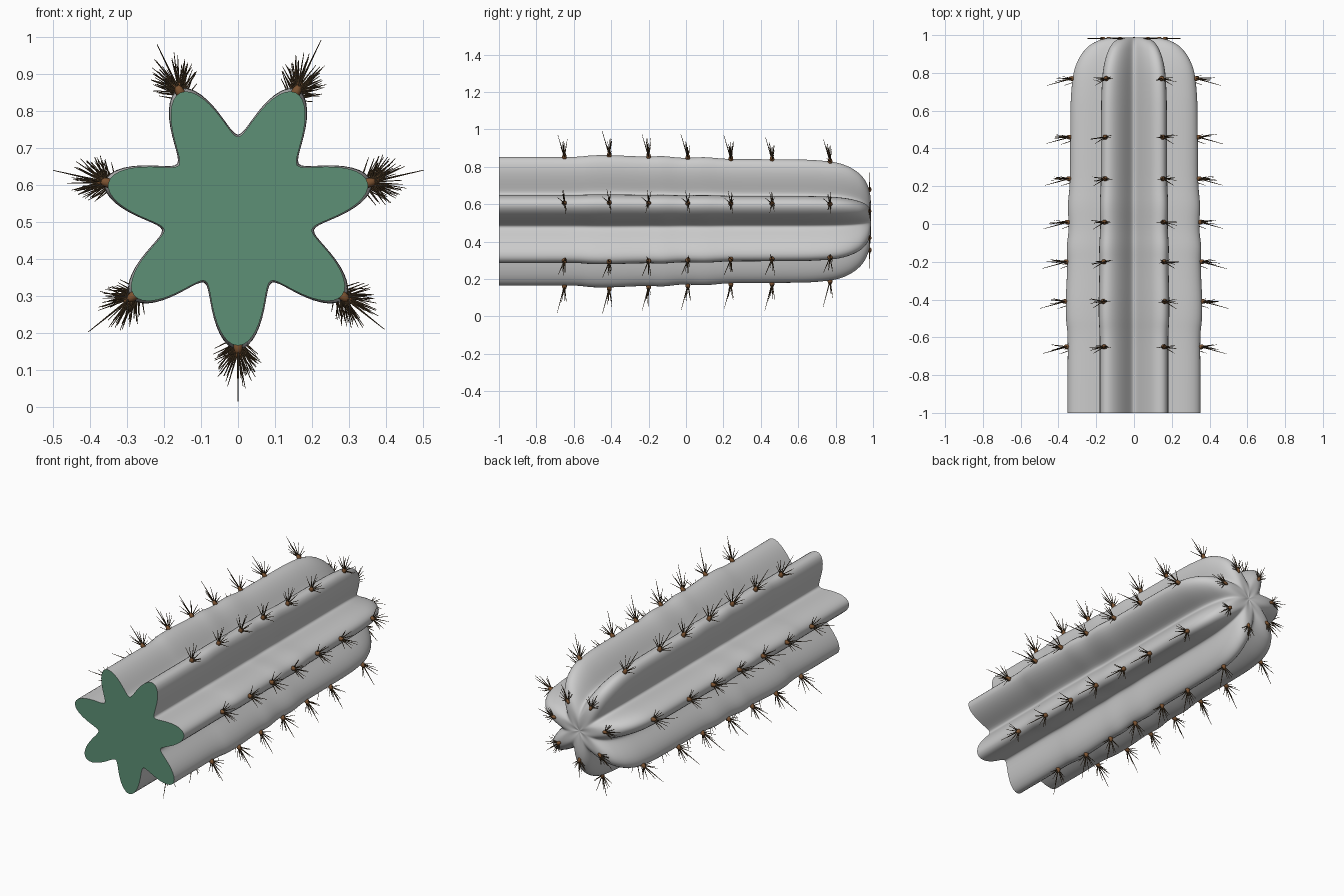
import bpy, bmesh, math, random
from mathutils import Vector, Matrix

if "Cube" in bpy.data.objects:
    bpy.data.objects.remove(bpy.data.objects["Cube"])

random.seed(4)
RIBS, CZ, SEG = 7, 0.525, 168
VALLEY, CREST = 0.205, 0.36


def material(name, rgb):
    m = bpy.data.materials.new(name)
    m.diffuse_color = (*rgb, 1)
    m.use_nodes = True
    m.node_tree.nodes["Principled BSDF"].inputs["Base Color"].default_value = m.diffuse_color
    return m


def finish(bm, name, mat=None, smooth=None):
    mesh = bpy.data.meshes.new(name)
    bmesh.ops.recalc_face_normals(bm, faces=bm.faces)
    bm.to_mesh(mesh)
    bm.free()
    ob = bpy.data.objects.new(name, mesh)
    bpy.context.collection.objects.link(ob)
    if mat:
        mesh.materials.append(mat)
    if smooth:
        bpy.ops.object.select_all(action='DESELECT')
        ob.select_set(True)
        bpy.context.view_layer.objects.active = ob
        bpy.ops.object.shade_smooth_by_angle(angle=math.radians(smooth))
    return ob


# Lengthwise profile: (y, scale of the ribbed cross-section)
PROFILE = [(-1, 1), (-.8, 1), (-.6, 1), (-.5, 1.025), (-.4, 1.027), (-.28, 1.012),
           (-.2, 1.006), (-.12, 1.012), (-.02, .985), (.1, .995), (.22, .968), (.4, .962),
           (.6, .957), (.7, .945), (.8, .91), (.87, .84), (.92, .745), (.95, .65),
           (.972, .53), (.984, .40), (.988, .27), (.987, .14), (.983, .03)]


def smooth_profile(points, steps=4):
    p = [Vector(q) for q in points]
    out = []
    for i in range(len(p) - 1):
        a, b, c, d = p[max(i - 1, 0)], p[i], p[i + 1], p[min(i + 2, len(p) - 1)]
        for k in range(steps):
            t = k / steps
            out.append(0.5 * (2 * b + (c - a) * t + (2 * a - 5 * b + 4 * c - d) * t * t
                              + (3 * b - a - 3 * c + d) * t ** 3))
    return out + [p[-1]]


RINGS = smooth_profile(PROFILE)


def star(scale, y):
    pts = []
    for i in range(SEG):
        a = 2 * math.pi * i / SEG
        w = (1 + math.cos(RIBS * a)) / 2
        r = scale * (VALLEY + (CREST - VALLEY) * w ** 0.95)
        pts.append(Vector((r * math.sin(a), y, CZ - r * math.cos(a))))
    return pts


# Ribbed stem with domed end
bm = bmesh.new()
prev = None
for y, s in RINGS:
    ring = [bm.verts.new(p) for p in star(s, y)]
    if prev:
        for i in range(SEG):
            j = (i + 1) % SEG
            bm.faces.new((prev[i], prev[j], ring[j], ring[i]))
    prev = ring
tip = bm.verts.new((0, .982, CZ))
for i in range(SEG):
    bm.faces.new((prev[i], prev[(i + 1) % SEG], tip))
finish(bm, "ribbed_stem", smooth=60)

# Flat green cut face
bm = bmesh.new()
bm.faces.new([bm.verts.new(p) for p in star(1, -1)])
cap = finish(bm, "cut_face", material("green_flesh", (.11, .28, .18)))
if cap.data.polygons[0].normal.y > 0:
    cap.data.flip_normals()


def crest_radius(y):
    for a, b in zip(RINGS, RINGS[1:]):
        if a.x <= y <= b.x:
            return CREST * (a.y + (b.y - a.y) * (y - a.x) / (b.x - a.x))
    return 0.16


def add_spine(bm, base, direction, length, radius):
    rot = direction.to_track_quat('Z', 'Y').to_matrix().to_4x4()
    mid = Matrix.Translation(base + direction * length / 2)
    bmesh.ops.create_cone(bm, cap_ends=True, segments=5, radius1=radius,
                          radius2=radius * .25, depth=length, matrix=mid @ rot)


# Areoles and spine clusters along every rib crest
spines, areoles = bmesh.new(), bmesh.new()
AREOLE_Y = [-.65, -.41, -.2, .01, .24, .46, .77, .982]
FAN = [-62, -46, -32, -17, 10, 24, 39, 54]
for k in range(RIBS):
    a = 2 * math.pi * k / RIBS
    radial = Vector((math.sin(a), 0, -math.cos(a)))
    tangent = Vector((math.cos(a), 0, math.sin(a)))
    for y in AREOLE_Y:
        at_tip = y > .9
        r = .17 if at_tip else crest_radius(y) + .004
        base = Vector((0, y, CZ)) + radial * r
        size = .75 if at_tip else 1
        rot = radial.to_track_quat('Z', 'Y').to_matrix().to_4x4()
        bmesh.ops.create_uvsphere(areoles, u_segments=10, v_segments=6, radius=1,
                                  matrix=Matrix.Translation(base) @ rot
                                  @ Matrix.Diagonal((.013 * size, .013 * size, .02 * size, 1)))
        for f in FAN:
            t = math.radians(f + random.uniform(-7, 7))
            lean = random.uniform(-.03, .03) if at_tip else random.uniform(-.22, .18)
            d = (radial * math.cos(t) + tangent * math.sin(t) + Vector((0, lean, 0))).normalized()
            length = size * random.uniform(.085, .115) * (1 - .35 * abs(f) / 62)
            add_spine(spines, base, d, length, .0032)
        # Long central spine leaning toward the cut end
        d = (radial + Vector((0, 0 if at_tip else -.27, 0))).normalized()
        add_spine(spines, base, d, .10 if at_tip else random.uniform(.13, .15), .0036)

finish(areoles, "areoles", material("areole_brown", (.2, .085, .03)), smooth=60)
finish(spines, "spines", material("spine_brown", (.075, .045, .02)), smooth=50)
